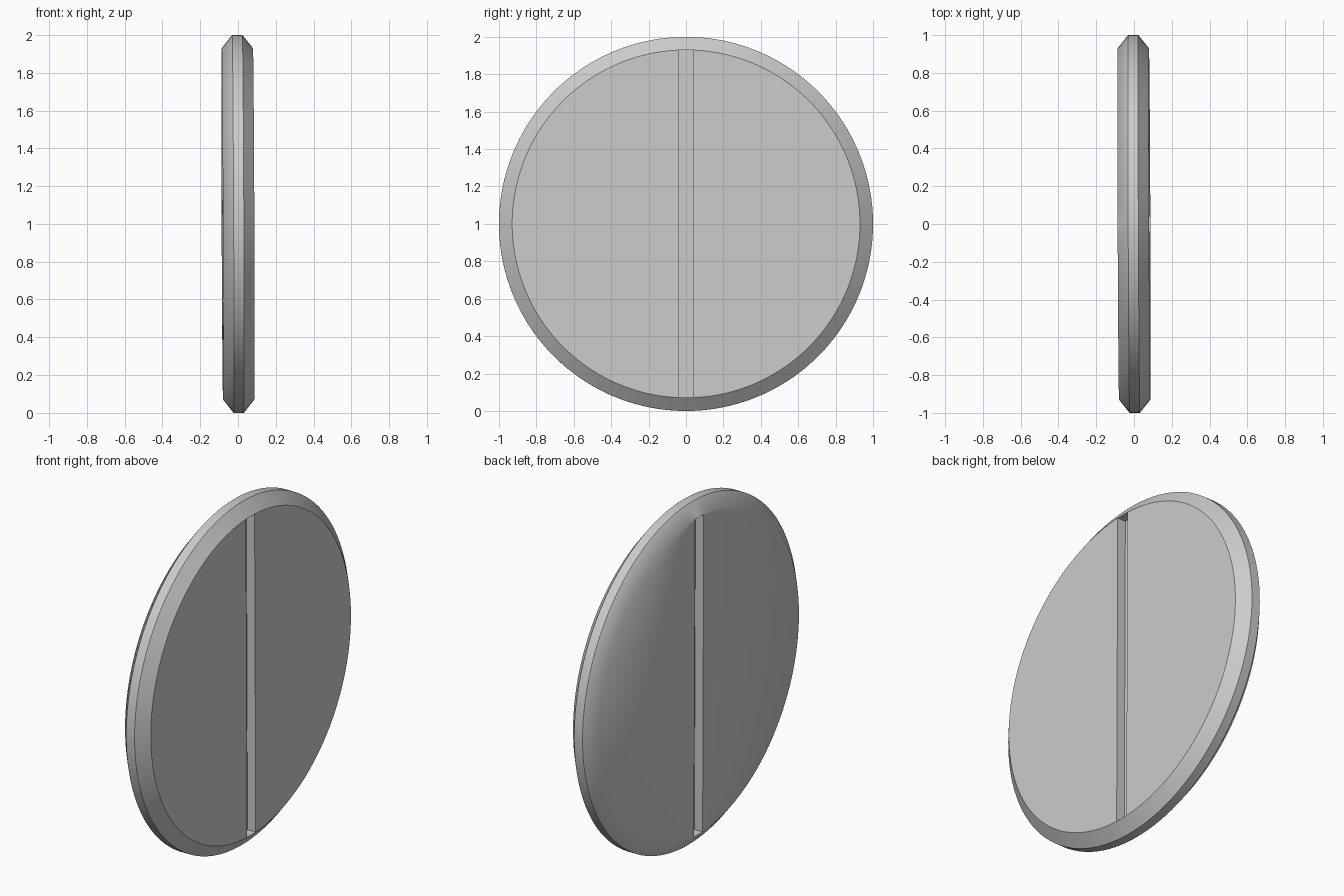
import bpy, bmesh, math

if "Cube" in bpy.data.objects:
    bpy.data.objects.remove(bpy.data.objects["Cube"])

R_OUT, R_FACE = 1.0, 0.93        # rim radius, flat face radius
X_RIM, X_FACE, X_FLOOR = 0.027, 0.083, 0.03
SLOT = 0.04                      # half width of the slot
N = 64                           # segments per half disc

bm = bmesh.new()


def quad(*pts):
    return bm.faces.new([bm.verts.new(p) for p in pts])


def ring_point(x, r, a, m):
    return (x, m * r * math.sin(a), r * math.cos(a))


# Angles of one half disc, starting and ending at the slot edge
a0 = math.asin(SLOT / R_FACE)
angles = [a0 + (math.pi - 2 * a0) * i / N for i in range(N + 1)]

# Arc segments all the way round: both halves plus the short arcs at the slot ends
segs = [((a, m), (b, m)) for m in (1, -1) for a, b in zip(angles, angles[1:])]
segs += [((0, 1), (a0, 1)), ((0, 1), (a0, -1)),
         ((math.pi, 1), (math.pi - a0, 1)), ((math.pi, 1), (math.pi - a0, -1))]

# Rim and chamfers
profile = [(-X_FACE, R_FACE), (-X_RIM, R_OUT), (X_RIM, R_OUT), (X_FACE, R_FACE)]
end_z = R_FACE * math.cos(a0)


def rim_pt(x, r, a, m):
    p = ring_point(x, r, a, m)
    # keep the inner ring straight across the slot ends
    if r == R_FACE and abs(p[1]) < SLOT - 1e-4:
        p = (x, 0.0, math.copysign(end_z, p[2]))
    return p


for (a, m), (b, k) in segs:
    for (x1, r1), (x2, r2) in zip(profile, profile[1:]):
        quad(rim_pt(x1, r1, a, m), rim_pt(x1, r1, b, k),
             rim_pt(x2, r2, b, k), rim_pt(x2, r2, a, m))

for s in (1, -1):
    xf, xb = s * X_FACE, s * X_FLOOR
    for m in (1, -1):
        for a, b in zip(angles, angles[1:]):
            pa, pb = ring_point(xf, R_FACE, a, m), ring_point(xf, R_FACE, b, m)
            za, zb = pa[2], pb[2]
            y = m * SLOT
            # Flat half face, slot side wall, slot floor
            quad(pa, pb, (xf, y, zb), (xf, y, za))
            quad((xf, y, za), (xf, y, zb), (xb, y, zb), (xb, y, za))
            quad((xb, y, za), (xb, y, zb), (xb, 0, zb), (xb, 0, za))
        # Slot end walls
        for z in (end_z, -end_z):
            quad((xf, 0, z), (xf, m * SLOT, z), (xb, m * SLOT, z), (xb, 0, z))

bmesh.ops.remove_doubles(bm, verts=bm.verts[:], dist=1e-5)
bmesh.ops.recalc_face_normals(bm, faces=bm.faces[:])

# Smooth shading; the left face blends softly into its chamfer
for f in bm.faces:
    f.smooth = True
for e in bm.edges:
    soft = all(v.co.x < -X_FACE + 1e-4 and abs(v.co.yz.length - R_FACE) < 1e-3
               for v in e.verts) and max(abs(v.co.y) for v in e.verts) > SLOT + 1e-3
    e.smooth = soft or e.calc_face_angle(0) < math.radians(25)

mesh = bpy.data.meshes.new("slotted_disc")
bm.to_mesh(mesh)
bm.free()
disc = bpy.data.objects.new("slotted_disc", mesh)
bpy.context.collection.objects.link(disc)
disc.location.z = 1.0
disc.rotation_euler = (0, -0.004, 0.004)   # very slight lean
